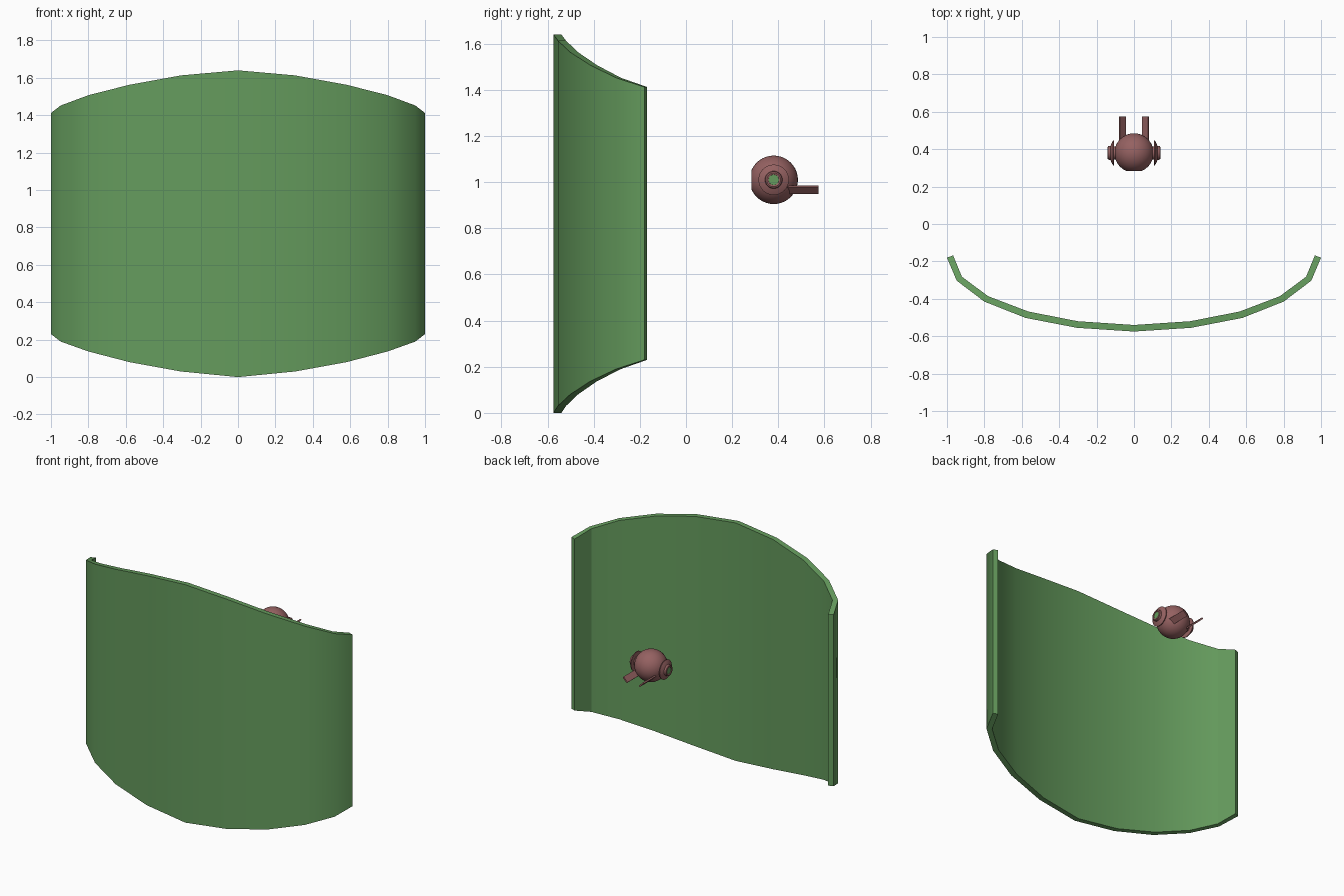
import bpy, bmesh, math
from mathutils import Vector, Matrix

if "Cube" in bpy.data.objects:
    bpy.data.objects.remove(bpy.data.objects["Cube"])


def material(name, col):
    m = bpy.data.materials.new(name)
    m.diffuse_color = (*col, 1)
    m.use_nodes = True
    m.node_tree.nodes["Principled BSDF"].inputs["Base Color"].default_value = m.diffuse_color
    return m


GREEN = material("green", (0.13, 0.33, 0.11))
ROSE = material("rose", (0.30, 0.12, 0.12))
HEAD = Vector((0, 0.38, 1.01))


def finish(name, bm, mat, angle=30):
    bmesh.ops.recalc_face_normals(bm, faces=bm.faces)
    me = bpy.data.meshes.new(name)
    bm.to_mesh(me)
    bm.free()
    ob = bpy.data.objects.new(name, me)
    bpy.context.collection.objects.link(ob)
    me.materials.append(mat)
    bpy.ops.object.select_all(action='DESELECT')
    ob.select_set(True)
    bpy.context.view_layer.objects.active = ob
    bpy.ops.object.shade_smooth_by_angle(angle=math.radians(angle))
    return ob


def lathe(name, profile, mat, direction, segments=32):
    """Spin (radius, distance) points about an axis through the head centre."""
    bm = bmesh.new()
    rot = Vector((0, 0, 1)).rotation_difference(Vector(direction)).to_matrix()
    rings = []
    for r, d in profile:
        ring = []
        for i in range(segments):
            a = 2 * math.pi * i / segments
            p = Vector((r * math.cos(a), r * math.sin(a), d))
            ring.append(bm.verts.new(HEAD + rot @ p))
        rings.append(ring)
    for a, b in zip(rings, rings[1:]):
        for i in range(segments):
            j = (i + 1) % segments
            bm.faces.new((a[i], a[j], b[j], b[i]))
    bm.faces.new(rings[0])
    bm.faces.new(rings[-1])
    return finish(name, bm, mat)


# Curved screen: outer x, outer y, inner x, inner y, bottom z, top z
half = [(0, -0.575, 0, -0.54, 0.0, 1.64),
        (0.305, -0.555, 0.30, -0.52, 0.03, 1.613),
        (0.58, -0.502, 0.565, -0.468, 0.08, 1.563),
        (0.80, -0.415, 0.78, -0.386, 0.137, 1.507),
        (0.948, -0.303, 0.92, -0.282, 0.19, 1.452),
        (1.0, -0.18, 0.967, -0.168, 0.23, 1.412)]
columns = [(-a, b, -c, d, e, f) for a, b, c, d, e, f in half[:0:-1]] + half
bm = bmesh.new()
loops = []
for ox, oy, ix, iy, lo, hi in columns:
    loops.append([bm.verts.new(p) for p in
                  ((ox, oy, lo), (ox, oy, hi), (ix, iy, hi), (ix, iy, lo))])
for a, b in zip(loops, loops[1:]):
    for i in range(4):
        j = (i + 1) % 4
        bm.faces.new((a[i], a[j], b[j], b[i]))
bm.faces.new(loops[0])
bm.faces.new(loops[-1])
finish("curved_screen", bm, GREEN)

# Ball body, with its front sliced flat
bm = bmesh.new()
bmesh.ops.create_uvsphere(bm, u_segments=32, v_segments=20, radius=0.105,
                          matrix=Matrix.Translation(HEAD))
cut = bmesh.ops.bisect_plane(bm, geom=bm.verts[:] + bm.edges[:] + bm.faces[:],
                             plane_co=(0, 0.283, 0), plane_no=(0, -1, 0),
                             clear_outer=True)
rim = [e for e in cut['geom_cut'] if isinstance(e, bmesh.types.BMEdge)]
bmesh.ops.contextual_create(bm, geom=rim)
finish("ball_body", bm, ROSE)

for side, s in (("left", -1), ("right", 1)):
    # Stepped side pod with a green lens
    lathe(side + "_pod", [(0.035, 0.085), (0.035, 0.107), (0.066, 0.107),
                          (0.066, 0.112), (0.052, 0.120), (0.038, 0.125),
                          (0.036, 0.138), (0.030, 0.141), (0.023, 0.139),
                          (0.022, 0.134)], ROSE, (s, 0, 0))
    lathe(side + "_lens", [(0.0225, 0.128), (0.0225, 0.136)], GREEN, (s, 0, 0))

    # Flat tail plate, tilted outwards
    bm = bmesh.new()
    mat = (Matrix.Translation((s * 0.062, 0.5, 0.967))
           @ Matrix.Rotation(-s * math.radians(45), 4, 'Y')
           @ Matrix.Diagonal((0.044, 0.15, 0.010, 1)))
    bmesh.ops.create_cube(bm, size=1, matrix=mat)
    finish(side + "_tail_plate", bm, ROSE)
